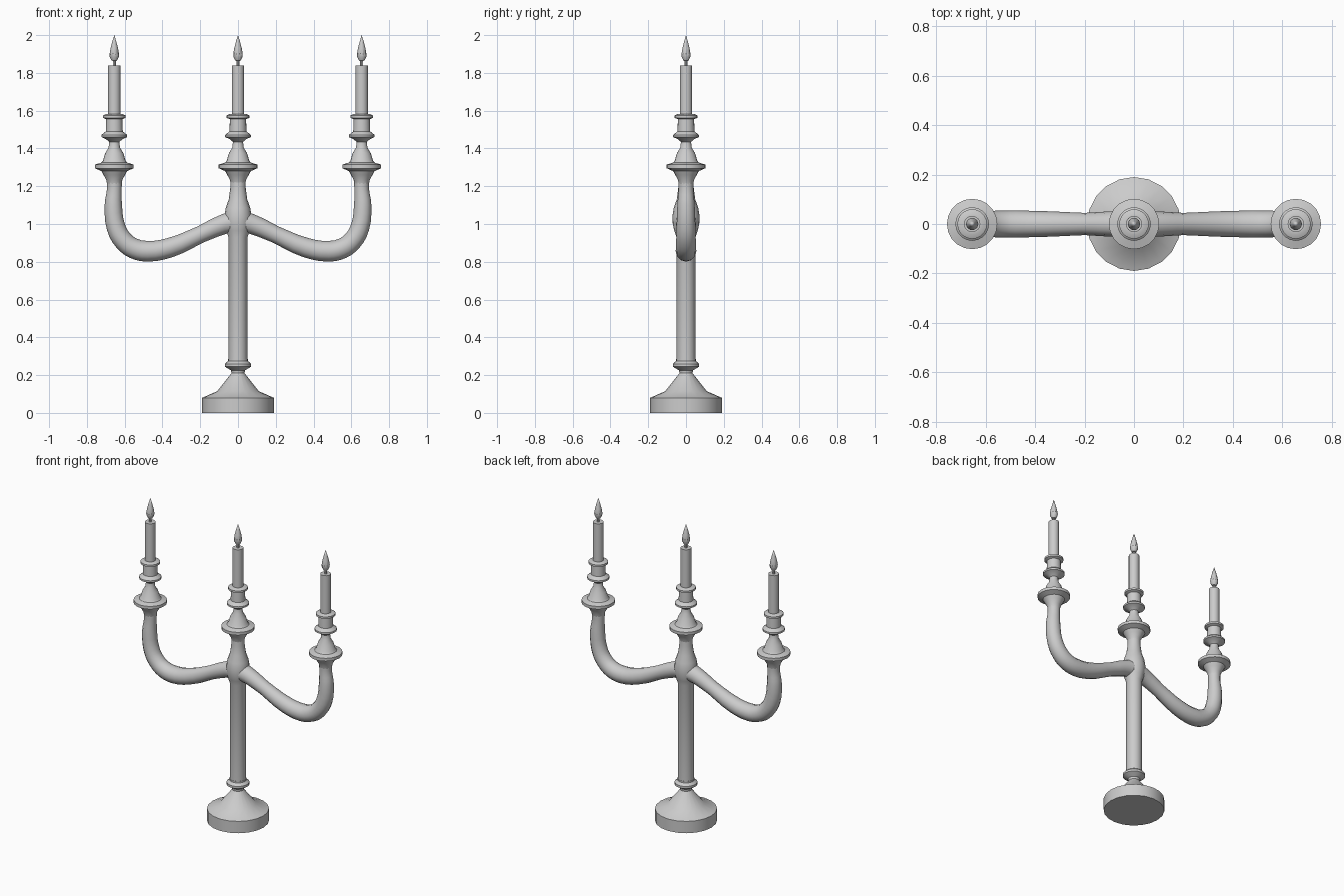
import bpy, bmesh, math

if "Cube" in bpy.data.objects:
    bpy.data.objects.remove(bpy.data.objects["Cube"])


def finish(ob, angle=35):
    bpy.ops.object.select_all(action='DESELECT')
    ob.select_set(True)
    bpy.context.view_layer.objects.active = ob
    bpy.ops.object.shade_smooth_by_angle(angle=math.radians(angle))


def lathe(name, profile, x=0.0, sides=20):
    """Revolve (radius, z) points about a vertical axis at x."""
    bm = bmesh.new()
    rings = []
    for r, z in profile:
        if r == 0:
            rings.append([bm.verts.new((x, 0, z))] * sides)
        else:
            rings.append([bm.verts.new((x + r * math.cos(2 * math.pi * i / sides),
                                        r * math.sin(2 * math.pi * i / sides), z))
                          for i in range(sides)])
    for a, b in zip(rings, rings[1:]):
        for i in range(sides):
            j = (i + 1) % sides
            bm.faces.new(list(dict.fromkeys((a[i], a[j], b[j], b[i]))))
    bmesh.ops.recalc_face_normals(bm, faces=bm.faces)
    me = bpy.data.meshes.new(name)
    bm.to_mesh(me)
    bm.free()
    ob = bpy.data.objects.new(name, me)
    bpy.context.collection.objects.link(ob)
    finish(ob)
    return ob


def tube(name, points):
    """Tapered round tube through (x, z, radius) points in the XZ plane."""
    cu = bpy.data.curves.new(name, 'CURVE')
    cu.dimensions = '3D'
    cu.bevel_depth = 1.0
    cu.bevel_resolution = 4
    cu.resolution_u = 3
    sp = cu.splines.new('BEZIER')
    sp.bezier_points.add(len(points) - 1)
    for bp, (x, z, r) in zip(sp.bezier_points, points):
        bp.co = (x, 0, z)
        bp.radius = r
        bp.handle_left_type = bp.handle_right_type = 'AUTO'
    ob = bpy.data.objects.new(name, cu)
    bpy.context.collection.objects.link(ob)
    bpy.ops.object.select_all(action='DESELECT')
    ob.select_set(True)
    bpy.context.view_layer.objects.active = ob
    bpy.ops.object.convert(target='MESH')
    finish(bpy.context.view_layer.objects.active, 60)


# Foot with a sloping shoulder and collar
lathe("base", [(0, 0), (0.19, 0), (0.19, 0.08), (0.178, 0.085), (0.11, 0.115),
               (0.035, 0.21), (0.037, 0.225), (0.07, 0.245), (0.07, 0.26),
               (0.052, 0.275), (0.052, 0.285), (0, 0.285)])

# Column, swelling into the hub and narrowing below the central dish
lathe("column", [(0, 0.28), (0.05, 0.28), (0.05, 0.93), (0.062, 0.965), (0.07, 1.0),
                 (0.072, 1.04), (0.065, 1.085), (0.049, 1.13), (0.041, 1.19),
                 (0.04, 1.23)], sides=16)

# Two swept side arms
ARM = [(0.03, 1.01, 0.058), (0.08, 0.997, 0.052), (0.2, 0.944, 0.045), (0.36, 0.875, 0.052),
       (0.48, 0.856, 0.055), (0.55, 0.87, 0.054), (0.605, 0.91, 0.052), (0.645, 0.98, 0.05),
       (0.66, 1.1, 0.046), (0.655, 1.18, 0.039), (0.655, 1.24, 0.04)]
for side, s in (("left", -1), ("right", 1)):
    tube(side + "_arm", [(s * x, z, r) for x, z, r in ARM])

# Candle holders, candles, wicks and flames
HOLDER = [(0.038, 1.21), (0.043, 1.235), (0.057, 1.26), (0.068, 1.28), (0.102, 1.295),
          (0.102, 1.315), (0.068, 1.325), (0.06, 1.335), (0.048, 1.375), (0.03, 1.405),
          (0.027, 1.435), (0.045, 1.45), (0.068, 1.46), (0.068, 1.472), (0.045, 1.49),
          (0.043, 1.555), (0.06, 1.562), (0.06, 1.575), (0.042, 1.583), (0.03, 1.583)]
CANDLE = [(0.033, 1.57), (0.033, 1.84), (0, 1.84)]
FLAME = [(0, 1.86), (0.015, 1.866), (0.024, 1.885), (0.025, 1.9), (0.02, 1.93),
         (0.011, 1.965), (0, 2.0)]
for side, x in (("left", -0.655), ("centre", 0), ("right", 0.655)):
    lathe(side + "_holder", HOLDER, x)
    lathe(side + "_candle", CANDLE, x, 16)
    lathe(side + "_wick", [(0.008, 1.835), (0.008, 1.87)], x, 8)
    lathe(side + "_flame", FLAME, x, 10)
